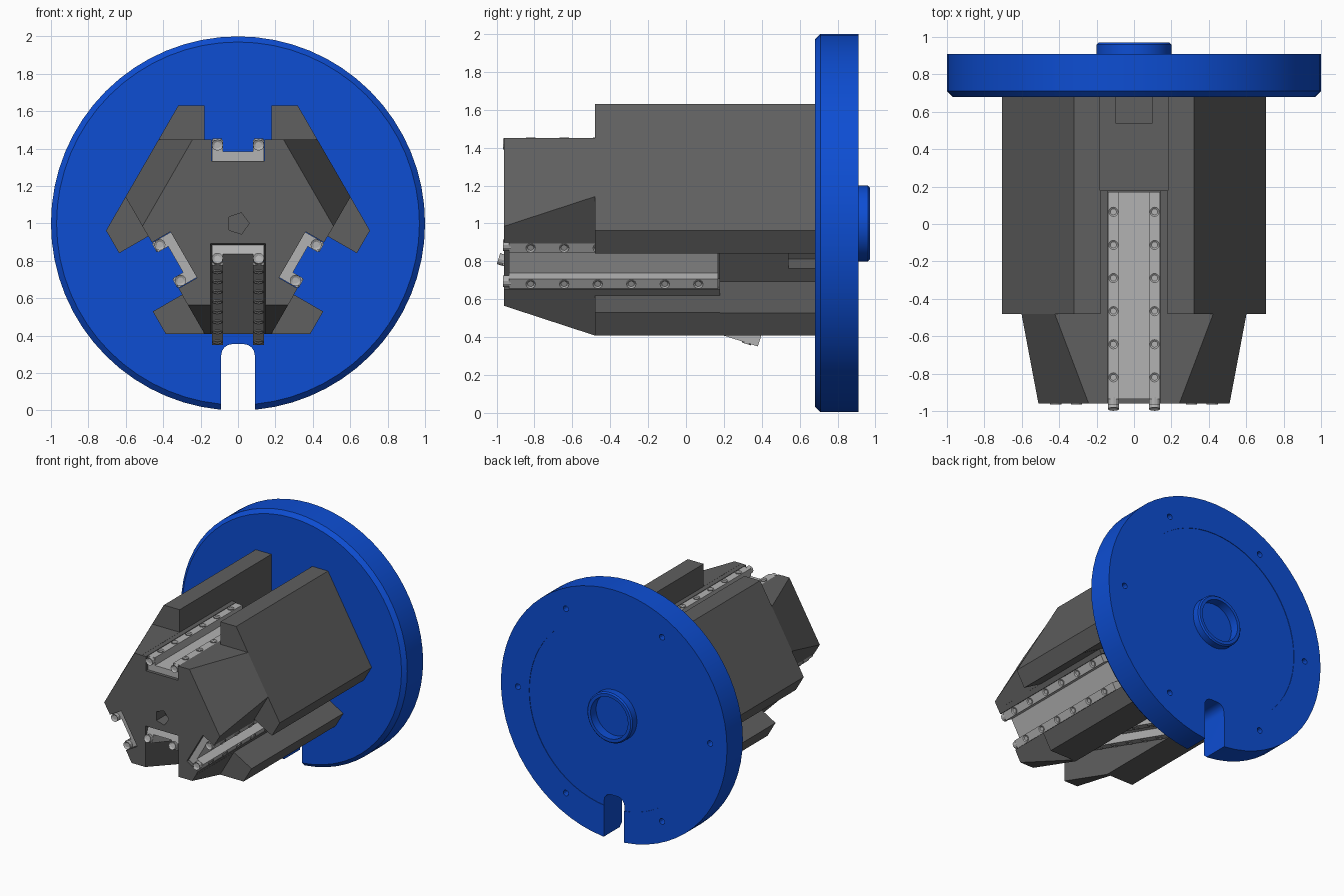
import bpy, bmesh, math
from mathutils import Matrix, Vector

if "Cube" in bpy.data.objects:
    bpy.data.objects.remove(bpy.data.objects["Cube"], do_unlink=True)


def material(name, rgb):
    m = bpy.data.materials.new(name)
    m.use_nodes = True
    m.diffuse_color = (*rgb, 1)
    bsdf = next(n for n in m.node_tree.nodes if n.type == 'BSDF_PRINCIPLED')
    bsdf.inputs["Base Color"].default_value = (*rgb, 1)
    return m


BLUE = material("blue", (0.004, 0.075, 0.65))
DARK = material("dark_grey", (0.115, 0.115, 0.115))
LIGHT = material("light_grey", (0.45, 0.45, 0.45))

AXIS = Matrix.Translation((0, 0, 1))          # the body axis runs along y at z = 1
TURNS = [math.radians(a) for a in (0, 120, 240)]


def turn(angle):
    return AXIS @ Matrix.Rotation(angle, 4, 'Y')


def finish(bm, name, mat, matrix=Matrix()):
    bm.transform(matrix)
    bmesh.ops.recalc_face_normals(bm, faces=bm.faces)
    mesh = bpy.data.meshes.new(name)
    bm.to_mesh(mesh)
    bm.free()
    obj = bpy.data.objects.new(name, mesh)
    bpy.context.collection.objects.link(obj)
    if mat:
        mesh.materials.append(mat)
    return obj


def loft(rings, name, mat=None, matrix=Matrix()):
    """Skin a list of equal rings of (x, y, z) and cap both ends."""
    bm = bmesh.new()
    rows = [[bm.verts.new(p) for p in ring] for ring in rings]
    n = len(rows[0])
    for a, b in zip(rows, rows[1:]):
        for i in range(n):
            j = (i + 1) % n
            bm.faces.new((a[i], a[j], b[j], b[i]))
    bm.faces.new(rows[0])
    bm.faces.new(rows[-1])
    return finish(bm, name, mat, matrix)


def extrude(profile, y0, y1, name, mat=None, matrix=Matrix()):
    return loft([[(x, y, z) for x, z in profile] for y in (y0, y1)], name, mat, matrix)


def box(half, y0, y1, z0, z1, matrix):
    return extrude([(-half, z0), (half, z0), (half, z1), (-half, z1)], y0, y1, "cutter", None, matrix)


def circle(r, y, n, start=0.0):
    return [(r * math.sin(start + 2 * math.pi * i / n), y,
             r * math.cos(start + 2 * math.pi * i / n)) for i in range(n)]


def cut(obj, cutter):
    cutter.hide_render = True
    mod = obj.modifiers.new("cut", 'BOOLEAN')
    mod.operation = 'DIFFERENCE'
    mod.solver = 'EXACT'
    mod.object = cutter
    bpy.context.view_layer.objects.active = obj
    bpy.ops.object.modifier_apply(modifier=mod.name)
    bpy.data.objects.remove(cutter, do_unlink=True)


def smooth(obj):
    bpy.ops.object.select_all(action='DESELECT')
    obj.select_set(True)
    bpy.context.view_layer.objects.active = obj
    bpy.ops.object.shade_smooth_by_angle(angle=math.radians(25))


# Backplate: beveled disc with a shallow recess and a hollow hub on the rear
steps = [(0.97, 0.68), (1.0, 0.71), (1.0, 0.91), (0.75, 0.91), (0.75, 0.906), (0.2, 0.906),
         (0.2, 0.96), (0.19, 0.97), (0.165, 0.97), (0.165, 0.90)]
plate = loft([circle(r, y, 64) for r, y in steps], "backplate", BLUE, AXIS)

# Rounded cable slot at the bottom of the disc
arch = [(-0.09, -0.2), (0.09, -0.2)]
for cx, a0 in ((0.03, 0), (-0.03, 90)):
    for k in range(5):
        a = math.radians(a0 + 22.5 * k)
        arch.append((cx + 0.06 * math.cos(a), 0.295 + 0.06 * math.sin(a)))
cut(plate, extrude(arch, 0.5, 1.1, "cutter"))

# Blind bolt holes around the rear rim
for k in range(6):
    spot = turn(math.radians(30 + 60 * k)) @ Matrix.Translation((0, 0, 0.85))
    cut(plate, loft([circle(0.023, 0.86, 12), circle(0.023, 1.0, 12)], "cutter", None, spot))
smooth(plate)


# Body: six-sided block, tapered toward the front on its three long sides
def hexagon(y, long_side, short_side):
    x = (long_side - 0.5 * short_side) / math.cos(math.pi / 6)
    return [Matrix.Rotation(t, 4, 'Y') @ Vector((s * x, y, short_side))
            for t in TURNS for s in (-1, 1)]


body = loft([hexagon(-0.96, 0.435, 0.63), hexagon(-0.48, 0.592, 0.63),
             hexagon(0.685, 0.592, 0.63)], "body", DARK, AXIS)

TILT = (Matrix.Translation((0, -0.95, 0.89)) @ Matrix.Rotation(math.radians(-17.6), 4, 'X')
        @ Matrix.Rotation(math.pi, 4, 'Y'))

for t in TURNS:
    m = turn(t)
    cut(body, box(0.6, -1.2, -0.48, 0.45, 0.9, m))       # front step
    cut(body, box(0.18, -1.1, 0.8, 0.449, 0.8, m))       # wide channel
    cut(body, box(0.142, -1.15, 0.8, 0.335, 0.75, m))    # rail seat
    cut(body, box(0.181, 0.18, 0.85, 0.30, 0.7, m))      # deeper rear pocket
    cut(body, box(0.1, 0.54, 0.82, 0.2, 0.65, m))        # cable recess
cut(body, box(0.148, -0.4, 2.0, 0.0, 1.0, TILT))         # sloping bottom slot
cut(body, loft([circle(0.06, -1.1, 5, 0.3), circle(0.06, -0.85, 5, 0.3)],
               "cutter", None, AXIS))                    # centre hole

# Rails: U-shaped channel with socket screws along both flanges
U = [(-0.14, 0), (0.14, 0), (0.14, 0.112), (0.08, 0.112), (0.08, 0.05),
     (-0.08, 0.05), (-0.08, 0.112), (-0.14, 0.112)]


def add_screw(bm, matrix, radius, depth):
    made = bmesh.ops.create_cone(bm, cap_ends=True, segments=12, radius1=radius,
                                 radius2=radius, depth=depth, matrix=matrix)
    axis = matrix.to_3x3() @ Vector((0, 0, 1))
    faces = {f for v in made["verts"] for f in v.link_faces}
    top = max(faces, key=lambda f: f.calc_center_median().dot(axis))
    bmesh.ops.inset_individual(bm, faces=[top], thickness=radius * 0.45)
    bmesh.ops.translate(bm, verts=top.verts, vec=axis * -0.008)


def rail(side, length, count, matrix):
    extrude(U, 0.015, length, side + "_rail", LIGHT, matrix)
    bm = bmesh.new()
    for s in (-1, 1):
        for k in range(count):
            add_screw(bm, Matrix.Translation((s * 0.11, 0.13 + 0.177 * k, 0.108)), 0.025, 0.02)
        end = Matrix.Translation((s * 0.11, 0.005, 0.084)) @ Matrix.Rotation(math.pi / 2, 4, 'X')
        add_screw(bm, end, 0.03, 0.04)
    finish(bm, side + "_rail_screws", LIGHT, matrix)


for side, t in zip(("top", "left", "right"), TURNS):
    rail(side, 1.12, 6, turn(t) @ Matrix.Translation((0, -0.95, 0.335)))
rail("bottom", 1.43, 8, TILT)
